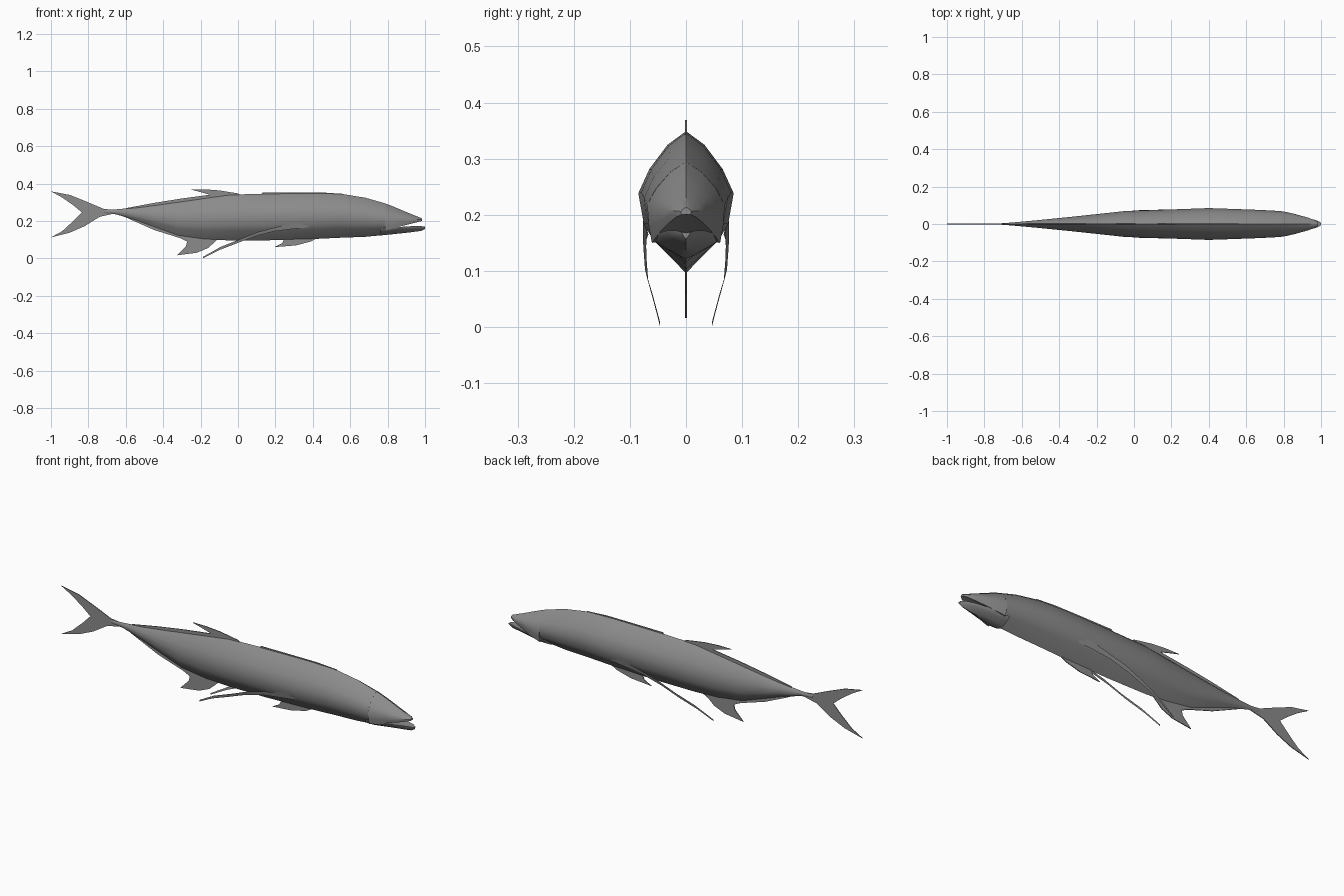
import bpy, bmesh

# Half cross-sections: (fraction of half width, fraction of height), top to bottom
BODY = [(0, 1), (.39, .9), (.77, .725), (1, .55), (.88, .32), (.68, .21), (0, 0)]
SNOUT = [(0, 1), (.39, .88), (.77, .67), (1, .47), (.96, .2), (.88, 0), (0, .06)]
JAW = [(0, .9), (.6, .93), (1, 1), (.95, .78), (.7, .5), (.32, .18), (0, 0)]

GREY = bpy.data.materials.new("dark_grey")
GREY.diffuse_color = (.26, .26, .26, 1)


def make(name, verts, faces):
    me = bpy.data.meshes.new(name)
    me.from_pydata(verts, [], faces)
    me.materials.append(GREY)
    ob = bpy.data.objects.new(name, me)
    bpy.context.collection.objects.link(ob)
    bm = bmesh.new()
    bm.from_mesh(me)
    bmesh.ops.recalc_face_normals(bm, faces=bm.faces)
    bm.to_mesh(me)
    bm.free()
    bpy.ops.object.select_all(action='DESELECT')
    ob.select_set(True)
    bpy.context.view_layer.objects.active = ob
    bpy.ops.object.shade_smooth_by_angle(angle=0.7)
    return ob


def loft(name, stations, half):
    """Join mirrored cross-sections at stations (x, top, bottom, half width)."""
    ring = half + [(-u, v) for u, v in half[-2:0:-1]]
    n = len(ring)
    verts = [(x, u * w, b + v * (t - b)) for x, t, b, w in stations for u, v in ring]
    faces = [(i * n + k, i * n + (k + 1) % n, (i + 1) * n + (k + 1) % n, (i + 1) * n + k)
             for i in range(len(stations) - 1) for k in range(n)]
    faces += [tuple(range(n)), tuple(range(len(verts) - n, len(verts)))]
    return make(name, verts, faces)


def flat_fin(name, outline):
    """Very thin two-sided fin in the middle plane."""
    n = len(outline)
    verts = [(x, y, z) for y in (-.002, .002) for x, z in outline]
    faces = [tuple(range(n)), tuple(range(n, 2 * n))]
    faces += [(i, (i + 1) % n, n + (i + 1) % n, n + i) for i in range(n)]
    return make(name, verts, faces)


# Body
loft("body", [
    (-.72, .26, .24, .003), (-.65, .262, .235, .008), (-.54, .272, .2, .018),
    (-.44, .285, .163, .028), (-.32, .302, .12, .04), (-.18, .322, .101, .055),
    (-.05, .34, .096, .069), (.15, .346, .096, .076), (.4, .349, .103, .085),
    (.545, .346, .11, .08), (.68, .324, .115, .075), (.785, .294, .125, .069)], BODY)

# Head and open mouth
loft("upper_head", [
    (.785, .294, .15, .069), (.82, .281, .157, .063), (.866, .262, .17, .052),
    (.93, .235, .186, .034), (.97, .219, .196, .02), (.985, .213, .2, .009)], SNOUT)
loft("lower_jaw", [
    (.76, .16, .122, .056), (.8, .158, .126, .056), (.866, .168, .133, .047),
    (.93, .172, .14, .033), (.98, .172, .147, .018), (1, .169, .157, .007)], JAW)

# Fins in the middle plane
flat_fin("tail_fin", [
    (-.66, .258), (-.72, .265), (-.8, .299), (-.9, .339), (-1, .358), (-.94, .325),
    (-.88, .283), (-.835, .246), (-.88, .2), (-.94, .145), (-1, .112), (-.9, .137),
    (-.82, .172), (-.74, .222), (-.66, .24)])
flat_fin("rear_dorsal_fin", [
    (.02, .335), (0, .347), (-.1, .363), (-.18, .369), (-.257, .369), (-.2, .354),
    (-.15, .34), (-.3, .32), (-.45, .296), (-.6, .268), (-.6, .25), (-.3, .29), (-.1, .32)])
flat_fin("front_dorsal_fin", [
    (.12, .335), (.13, .351), (.3, .352), (.45, .352), (.56, .345), (.56, .335)])
flat_fin("anal_fin", [
    (-.1, .115), (-.11, .1), (-.16, .055), (-.22, .03), (-.326, .016), (-.278, .065),
    (-.272, .09), (-.31, .108), (-.38, .13), (-.45, .152), (-.54, .192), (-.62, .228),
    (-.54, .22), (-.4, .165), (-.3, .13)])
flat_fin("pelvic_fin", [
    (.43, .112), (.39, .09), (.31, .069), (.195, .06), (.235, .08), (.25, .11)])

# Long curved side fins: (x, outer y, upper edge z, lower edge z)
BLADE = [(.38, .073, .187, .165), (.3, .076, .194, .157), (.2, .077, .168, .144),
         (.1, .076, .142, .117), (0, .073, .102, .079), (-.1, .06, .06, .042),
         (-.187, .046, .008, 0)]
for side, s in (("left", -1), ("right", 1)):
    v = []
    for x, y, zt, zb in BLADE:
        k = min(1, zb / .08)
        v += [(x + .01 * k, s * y, zt), (x - .01 * k, s * (y - .006 * k), zb)]
    make(side + "_side_fin", v,
         [(2 * i, 2 * i + 1, 2 * i + 3, 2 * i + 2) for i in range(len(BLADE) - 1)])
